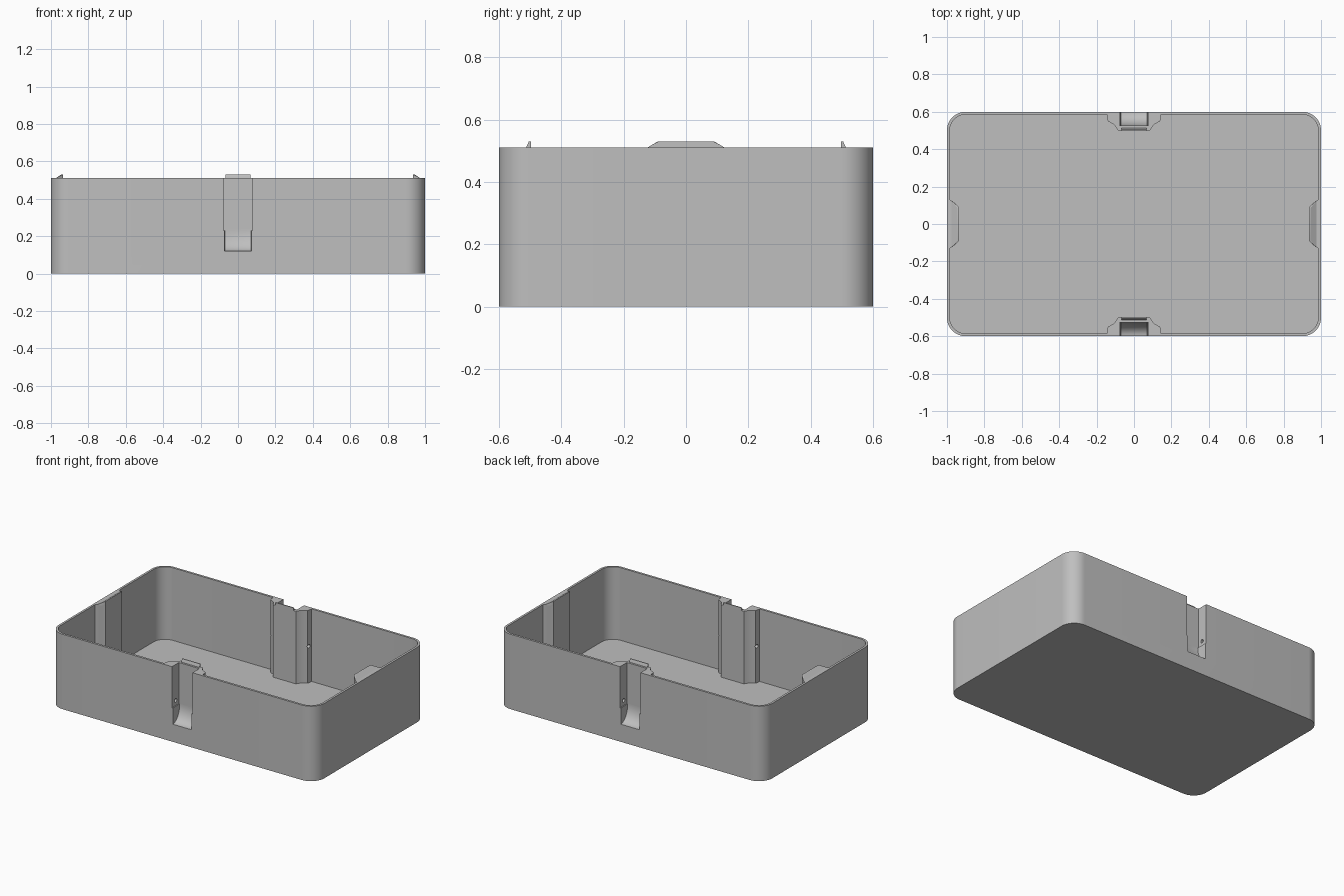
import bpy, bmesh, math
from mathutils import Vector

if "Cube" in bpy.data.objects:
    bpy.data.objects.remove(bpy.data.objects["Cube"])

HEIGHT, RIM, FLOOR = 0.51, 0.53, 0.016

grey = bpy.data.materials.new("matte_grey")
grey.use_nodes = True
colour = (0.52, 0.52, 0.52, 1)
grey.diffuse_color = colour
grey.node_tree.nodes["Principled BSDF"].inputs["Base Color"].default_value = colour


def finish(name, bm):
    bmesh.ops.recalc_face_normals(bm, faces=bm.faces)
    mesh = bpy.data.meshes.new(name)
    bm.to_mesh(mesh)
    bm.free()
    mesh.materials.append(grey)
    ob = bpy.data.objects.new(name, mesh)
    bpy.context.collection.objects.link(ob)
    return ob


def prism(points, offset):
    """Extrude a closed loop of 3D points along an offset."""
    bm = bmesh.new()
    face = bm.faces.new([bm.verts.new(p) for p in points])
    new = bmesh.ops.extrude_face_region(bm, geom=[face])["geom"]
    bmesh.ops.translate(bm, vec=Vector(offset),
                        verts=[v for v in new if isinstance(v, bmesh.types.BMVert)])
    bmesh.ops.recalc_face_normals(bm, faces=bm.faces)
    return bm


def arc(cx, cy, r, steps=14):
    return [(cx + r * math.cos(a), cy + r * math.sin(a))
            for a in (math.pi / 2 * i / steps for i in range(steps + 1))]


def mirrored_loop(quarter):
    """Complete a closed outline from its first quadrant."""
    half = quarter + [(-x, y) for x, y in reversed(quarter)]
    return half + [(x, -y) for x, y in reversed(half)]


def cut(target, cutter):
    cutter.hide_render = True
    mod = target.modifiers.new("cut", "BOOLEAN")
    mod.operation, mod.solver, mod.object = "DIFFERENCE", "EXACT", cutter
    bpy.context.view_layer.objects.active = target
    bpy.ops.object.modifier_apply(modifier=mod.name)
    bpy.data.objects.remove(cutter)


def smooth(ob):
    bpy.ops.object.select_all(action="DESELECT")
    ob.select_set(True)
    bpy.context.view_layer.objects.active = ob
    bpy.ops.object.shade_smooth_by_angle(angle=math.radians(30))


# Tray body with rounded corners
outer = mirrored_loop(arc(0.9, 0.5, 0.1))
tray = finish("tray_body", prism([(x, y, 0) for x, y in outer], (0, 0, HEIGHT)))

# Cavity whose outline leaves a full-height boss in the middle of each wall
side_boss = [(0.935, 0.09), (0.955, 0.105), (0.968, 0.12), (0.985, 0.13)]
latch_boss = [(0.145, 0.585), (0.14, 0.55), (0.105, 0.53), (0.085, 0.5)]
inner = mirrored_loop(side_boss + arc(0.9, 0.5, 0.085) + latch_boss)
cut(tray, finish("cavity_cutter", prism([(x, y, FLOOR) for x, y in inner], (0, 0, 1))))

for side, label in ((-1, "front"), (1, "back")):
    # Open slot in the outer wall
    w, back, step = 0.077, 0.526, 0.23
    slot = [(-w, y * side, z) for y, z in
            ((0.7, step), (back, step), (back, 0.7), (0.7, 0.7))]
    cut(tray, finish("slot_cutter", prism(slot, (2 * w, 0, 0))))

    # Scooped, slightly narrower finger pocket below the slot
    w = 0.071
    scoop = [(0.6 - x, step - z) for x, z in arc(0, 0, 0.074, 10)]
    scoop = [(y, step - (step - z) * 1.49) for y, z in scoop]
    scoop = [(0.7, step + 0.02), (back, step + 0.02)] + scoop + [(0.7, 0.12)]
    bm = prism([(-w, y * side, z) for y, z in scoop], (2 * w, 0, 0))
    edges = [e for e in bm.edges
             if abs(e.verts[0].co.x - e.verts[1].co.x) < 0.001
             and all(v.co.z < step + 0.001 for v in e.verts)
             and any(abs(v.co.y) < 0.69 for v in e.verts)]
    bmesh.ops.bevel(bm, geom=edges, offset=0.02, segments=4, profile=0.5,
                    affect="EDGES", clamp_overlap=True)
    cut(tray, finish("pocket_cutter", bm))

    # Cross hole for the hinge pin
    ring = [(-0.2, side * 0.56 + 0.012 * math.cos(a), 0.265 + 0.012 * math.sin(a))
            for a in (math.tau * i / 16 for i in range(16))]
    cut(tray, finish("pin_hole_cutter", prism(ring, (0.4, 0, 0))))

    # Wedge-shaped catch on top of the boss
    wedge = [(-0.068, side * y, z) for y, z in
             ((0.498, HEIGHT - 0.01), (0.498, RIM), (0.504, RIM),
              (0.513, HEIGHT), (0.513, HEIGHT - 0.01))]
    smooth(finish(label + "_catch", prism(wedge, (0.136, 0, 0))))

# Sloped locating lips on the end walls
for side, label in ((1, "left"), (-1, "right")):
    bm = bmesh.new()
    for x, y, z in ((0.935, 0.09, RIM), (0.944, 0.086, RIM), (0.935, 0.09, HEIGHT - 0.01),
                    (0.955, 0.105, HEIGHT), (0.968, 0.12, HEIGHT), (0.975, 0.124, HEIGHT),
                    (0.975, 0.124, HEIGHT - 0.01)):
        for s in (1, -1):
            bm.verts.new((side * x, s * y, z))
    bmesh.ops.convex_hull(bm, input=bm.verts)
    smooth(finish(label + "_lip", bm))

smooth(tray)
